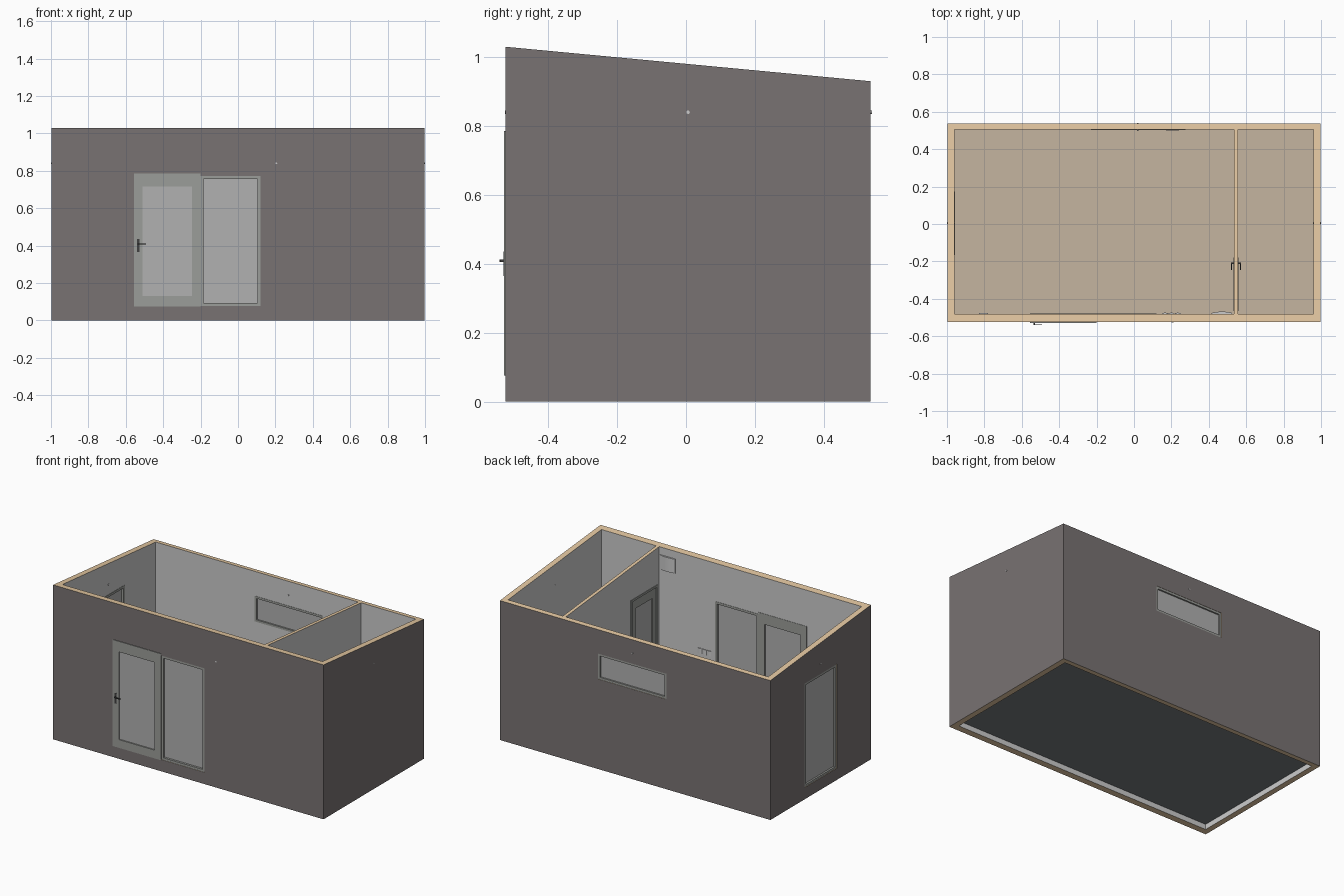
import bpy, bmesh, math
from mathutils import Matrix, Vector

if "Cube" in bpy.data.objects:
    bpy.data.objects.remove(bpy.data.objects["Cube"])

FRONT, BACK, SIDE = -0.524, 0.536, 0.998
IN_F, IN_B, IN_X = -0.48, 0.504, 0.96
FLOOR = 0.075


def material(name, rgb):
    m = bpy.data.materials.new(name)
    m.diffuse_color = (*rgb, 1)
    m.use_nodes = True
    m.node_tree.nodes["Principled BSDF"].inputs["Base Color"].default_value = m.diffuse_color
    return m


TIMBER = material("timber", (0.78, 0.58, 0.36))
CLAD = material("cladding", (0.19, 0.17, 0.17))
LINING = material("lining", (0.55, 0.57, 0.58))
FRAME = material("frame", (0.33, 0.34, 0.32))
GLASS = material("glass", (0.44, 0.44, 0.44))
WOOD = material("wood_floor", (0.56, 0.46, 0.35))
BASE = material("base", (0.18, 0.20, 0.21))
DARK = material("dark_metal", (0.05, 0.05, 0.05))
WHITE = material("white_plastic", (0.7, 0.7, 0.7))


def roof(y):
    return 1.03 - 0.10 * (y - FRONT) / (BACK - FRONT)


def finish(name, bm, *mats):
    bmesh.ops.recalc_face_normals(bm, faces=bm.faces)
    me = bpy.data.meshes.new(name)
    bm.to_mesh(me)
    bm.free()
    ob = bpy.data.objects.new(name, me)
    bpy.context.collection.objects.link(ob)
    for m in mats:
        me.materials.append(m)
    return ob


def boxes(name, mat, axis, *specs):
    """Boxes given as (u0,u1, d0,d1, z0,z1): u along the wall, d through it."""
    bm = bmesh.new()
    for u0, u1, d0, d1, z0, z1 in specs:
        c = Vector(((u0 + u1) / 2, (d0 + d1) / 2, (z0 + z1) / 2))
        s = [u1 - u0, d1 - d0, z1 - z0]
        if axis == 'y':
            c.x, c.y = c.y, c.x
            s[0], s[1] = s[1], s[0]
        bmesh.ops.create_cube(bm, size=1, matrix=Matrix.Translation(c) @ Matrix.Diagonal((*s, 1)))
    return finish(name, bm, mat)


def cut(ob, axis, *spec):
    cutter = boxes("opening_cutter", TIMBER, axis, spec)
    mod = ob.modifiers.new("opening", 'BOOLEAN')
    mod.operation, mod.solver, mod.object = 'DIFFERENCE', 'EXACT', cutter
    bpy.context.view_layer.objects.active = ob
    bpy.ops.object.modifier_apply(modifier=mod.name)
    bpy.data.objects.remove(cutter)


def glazed(name, axis, u0, u1, z0, z1, d0, d1, side, top, bottom, g0, g1):
    boxes(name + "_frame", FRAME, axis,
          (u0, u0 + side, d0, d1, z0, z1), (u1 - side, u1, d0, d1, z0, z1),
          (u0 + side, u1 - side, d0, d1, z0, z0 + bottom),
          (u0 + side, u1 - side, d0, d1, z1 - top, z1))
    boxes(name + "_glass", GLASS, axis,
          (u0 + side, u1 - side, g0, g1, z0 + bottom, z1 - top))


# outer wall shell with sloping top, coloured by side
bm = bmesh.new()
rings = []
for x, f, b in ((SIDE, FRONT, BACK), (IN_X, IN_F, IN_B)):
    pts = ((-x, f), (x, f), (x, b), (-x, b))
    rings.append([[bm.verts.new((px, py, top * roof(py))) for px, py in pts] for top in (0, 1)])
for i in range(4):
    j = (i + 1) % 4
    for r, m in ((0, 1), (1, 2)):
        lo, hi = rings[r]
        bm.faces.new((lo[i], lo[j], hi[j], hi[i])).material_index = m
    for level in (0, 1):
        o, n = rings[0][level], rings[1][level]
        bm.faces.new((o[i], o[j], n[j], n[i]))
walls = finish("outer_walls", bm, TIMBER, CLAD, LINING)
cut(walls, 'x', -0.55, -0.2, -0.6, -0.4, 0.076, 0.78)
cut(walls, 'x', -0.2005, 0.12, -0.6, -0.4, 0.078, 0.772)
cut(walls, 'x', -0.23, 0.275, 0.4, 0.6, 0.60, 0.77)
cut(walls, 'y', -0.165, 0.175, -1.1, -0.9, 0.078, 0.772)

# floor finish and underside
boxes("floor_finish", WOOD, 'x', (-IN_X, IN_X, IN_F, IN_B, 0.06, FLOOR))
boxes("floor_base", BASE, 'x', (-IN_X, IN_X, IN_F, IN_B, 0.035, 0.06))

# partition with sloping top
bm = bmesh.new()
bmesh.ops.create_cube(bm, size=1)
for v in bm.verts:
    y = IN_B if v.co.y > 0 else IN_F
    v.co = (0.545 + v.co.x * 0.022, y, roof(y) if v.co.z > 0 else FLOOR)
bm.normal_update()
for f in bm.faces:
    f.material_index = 1 if abs(f.normal.x) > 0.9 else 0
partition = finish("partition", bm, TIMBER, LINING)
cut(partition, 'y', -0.465, -0.18, 0.5, 0.6, 0.05, 0.78)

# glazed doors and windows
glazed("front_door", 'x', -0.555, -0.2, 0.075, 0.785, -0.528, -0.478, 0.045, 0.07, 0.055, -0.520, -0.490)
glazed("front_window", 'x', -0.2, 0.12, 0.078, 0.772, -0.522, -0.478, 0.015, 0.015, 0.015, -0.508, -0.494)
glazed("back_window", 'x', -0.23, 0.275, 0.60, 0.77, 0.502, 0.534, 0.014, 0.014, 0.014, 0.512, 0.524)
glazed("left_window", 'y', -0.165, 0.175, 0.078, 0.772, -0.996, -0.958, 0.015, 0.015, 0.015, -0.984, -0.972)
glazed("inner_door_lining", 'y', -0.465, -0.18, FLOOR, 0.78, 0.531, 0.559, 0.014, 0.014, 0.004, 0.544, 0.546)
glazed("inner_door", 'y', -0.451, -0.194, 0.08, 0.766, 0.536, 0.554, 0.04, 0.06, 0.06, 0.541, 0.549)

# door handles
boxes("front_door_handle", DARK, 'x', (-0.539, -0.527, -0.530, -0.527, 0.365, 0.435),
      (-0.536, -0.530, -0.540, -0.529, 0.405, 0.412),
      (-0.536, -0.492, -0.541, -0.537, 0.405, 0.412))
for name, s in (("left", -1), ("right", 1)):
    d = [0.545 + s * k for k in (0.009, 0.012, 0.022, 0.026)]
    a, b, c, e = d
    boxes("inner_door_handle_" + name, DARK, 'y',
          (-0.216, -0.204, min(a, b), max(a, b), 0.365, 0.435),
          (-0.213, -0.207, min(b, c), max(b, c), 0.405, 0.412),
          (-0.245, -0.207, min(c, e), max(c, e), 0.405, 0.412))

# small pipes through the outer walls
for name, loc, axis in (("front", (0.205, -0.505, 0.84), 'X'), ("back", (0.02, 0.519, 0.84), 'X'),
                        ("right", (0.979, 0.006, 0.84), 'Y'), ("left", (-0.979, 0.006, 0.84), 'Y')):
    bm = bmesh.new()
    bmesh.ops.create_cone(bm, cap_ends=True, segments=16, radius1=0.005, radius2=0.005, depth=0.042,
                          matrix=Matrix.Translation(loc) @ Matrix.Rotation(math.pi / 2, 4, axis))
    finish("wall_pipe_" + name, bm, WHITE)


# bowed fittings on the front inner wall
def bowed(name, x0, x1, z0, z1, depth, mat):
    bm = bmesh.new()
    n = 8
    plan = [(x0, IN_F), (x1, IN_F)] + [
        (x1 + (x0 - x1) * i / n, IN_F + depth * (0.4 + 0.6 * math.sin(math.pi * i / n))) for i in range(n + 1)]
    face = bm.faces.new([bm.verts.new((x, y, z0)) for x, y in plan])
    ext = bmesh.ops.extrude_face_region(bm, geom=[face])
    bmesh.ops.translate(bm, vec=(0, 0, z1 - z0),
                        verts=[g for g in ext["geom"] if isinstance(g, bmesh.types.BMVert)])
    finish(name, bm, mat)


bowed("heater", 0.415, 0.525, 0.88, 0.975, 0.012, LINING)
for i in range(3):
    bowed("socket_%d" % (i + 1), 0.15 + i * 0.034, 0.182 + i * 0.034, 0.395, 0.43, 0.006, WHITE)

# low wall sockets
boxes("front_left_socket", WHITE, 'x', (-0.83, -0.78, IN_F, IN_F + 0.005, 0.395, 0.43))
boxes("back_socket", WHITE, 'x', (0.17, 0.24, IN_B - 0.005, IN_B, 0.395, 0.43))
